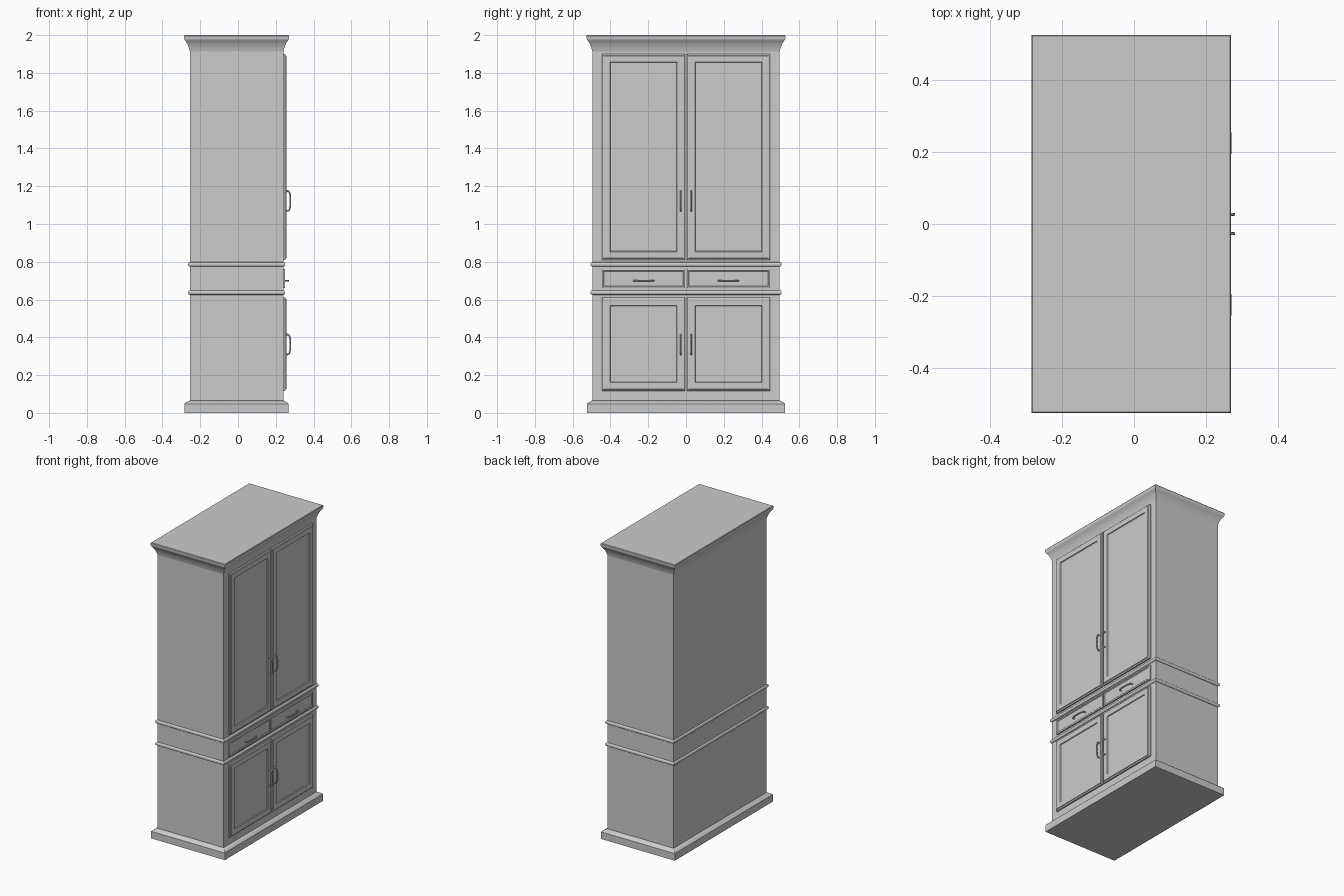
import bpy, bmesh, math
from mathutils import Vector

if "Cube" in bpy.data.objects:
    bpy.data.objects.remove(bpy.data.objects["Cube"])

CX = -0.0075            # centre of the carcass in depth
HX, HY = 0.2475, 0.496  # carcass half sizes
FRONT = CX + HX         # plane the doors sit on


def loft(name, rings, smooth=True):
    """Closed solid skinned through four-cornered rings."""
    bm = bmesh.new()
    loops = [[bm.verts.new(p) for p in r] for r in rings]
    for a, b in zip(loops, loops[1:]):
        for i in range(4):
            j = (i + 1) % 4
            bm.faces.new((a[i], a[j], b[j], b[i]))
    bm.faces.new(loops[0][::-1])
    bm.faces.new(loops[-1])
    bmesh.ops.recalc_face_normals(bm, faces=bm.faces)
    me = bpy.data.meshes.new(name)
    bm.to_mesh(me)
    bm.free()
    ob = bpy.data.objects.new(name, me)
    bpy.context.collection.objects.link(ob)
    if smooth:
        bpy.ops.object.select_all(action='DESELECT')
        ob.select_set(True)
        bpy.context.view_layer.objects.active = ob
        bpy.ops.object.shade_smooth_by_angle(angle=math.radians(30))
    return ob


def tier(name, profile):
    """Moulding all round the carcass; profile = (overhang, z)."""
    return loft(name, [[(CX + sx * (HX + o), sy * (HY + o), z)
                        for sx, sy in ((-1, -1), (1, -1), (1, 1), (-1, 1))]
                       for o, z in profile])


def panel(name, y0, y1, z0, z1, profile):
    """Door or drawer front; profile = (inset, height off the carcass)."""
    return loft(name, [[(FRONT + h, y0 + i, z0 + i), (FRONT + h, y1 - i, z0 + i),
                        (FRONT + h, y1 - i, z1 - i), (FRONT + h, y0 + i, z1 - i)]
                       for i, h in profile], smooth=False)


def handle(name, y, z, x, along):
    """Bowed pull with small round feet, running along the given axis."""
    half, reach, r = 0.052, 0.021, 0.0042
    axis = Vector(along)
    mid = Vector((x, y, z))
    path = [(-half, -0.002), (-half, 0.010), (-half * 0.7, reach * 0.88), (0, reach),
            (half * 0.7, reach * 0.88), (half, 0.010), (half, -0.002)]
    cu = bpy.data.curves.new(name, 'CURVE')
    cu.dimensions = '3D'
    cu.bevel_depth = r
    cu.bevel_resolution = 2
    cu.resolution_u = 6
    cu.use_fill_caps = True
    sp = cu.splines.new('BEZIER')
    sp.bezier_points.add(len(path) - 1)
    for bp, (t, h) in zip(sp.bezier_points, path):
        bp.co = mid + axis * t + Vector((h, 0, 0))
        bp.handle_left_type = bp.handle_right_type = 'AUTO'
    bpy.context.collection.objects.link(bpy.data.objects.new(name, cu))
    for k, s in enumerate((-1, 1)):
        bpy.ops.mesh.primitive_cylinder_add(
            vertices=16, radius=0.0065, depth=0.006,
            location=mid + axis * s * half + Vector((0.001, 0, 0)),
            rotation=(0, math.pi / 2, 0))
        bpy.context.object.name = f"{name}_foot_{k}"
        bpy.ops.object.shade_smooth_by_angle()


# carcass and plinth
tier("carcass", [(0, 0.03), (0, 1.96)])
tier("plinth", [(0.028, 0), (0.028, 0.048), (0.023, 0.053), (0.0, 0.066)])

# half-round waist bands above and below the drawers
for name, zc in (("upper_band", 0.786), ("lower_band", 0.637)):
    arc = [math.radians(-90 + 22.5 * i) for i in range(9)]
    tier(name, [(-0.002, zc - 0.012)] +
         [(0.0 + 0.010 * math.cos(a), zc + 0.012 * math.sin(a)) for a in arc][1:-1] +
         [(-0.002, zc + 0.012)])

# coved crown with a flat lip
cove = [(0.025 * (1 - math.cos(math.radians(a))) * 0.4 + 0.025 * a / 90 * 0.6,
         1.914 + 0.058 * math.sin(math.radians(a)) * 0.4 + 0.058 * a / 90 * 0.6)
        for a in range(0, 91, 15)]
tier("crown", cove + [(0.0275, 1.976), (0.030, 1.983), (0.030, 1.996), (0.027, 2.0)])

# profiles of the framed doors and the drawer fronts
DOOR = [(0, -0.002), (0, 0.008), (0.003, 0.011), (0.008, 0.012), (0.010, 0.016),
        (0.043, 0.016), (0.046, 0.011)]
DRAWER = [(0, -0.002), (0, 0.008), (0.003, 0.010), (0.008, 0.010), (0.013, 0.006)]

# mirrored pairs of doors, drawers and pulls
for side, s in (("left", -1), ("right", 1)):
    y0, y1 = sorted((s * 0.004, s * 0.446))
    panel(f"upper_door_{side}", y0, y1, 0.81, 1.90, DOOR)
    panel(f"lower_door_{side}", y0, y1, 0.117, 0.612, DOOR)
    panel(f"drawer_{side}", y0, y1, 0.66, 0.762, DRAWER)
    handle(f"upper_pull_{side}", s * 0.027, 1.122, FRONT + 0.016, (0, 0, 1))
    handle(f"lower_pull_{side}", s * 0.027, 0.362, FRONT + 0.016, (0, 0, 1))
    handle(f"drawer_pull_{side}", s * 0.224, 0.70, FRONT + 0.006, (0, 1, 0))
